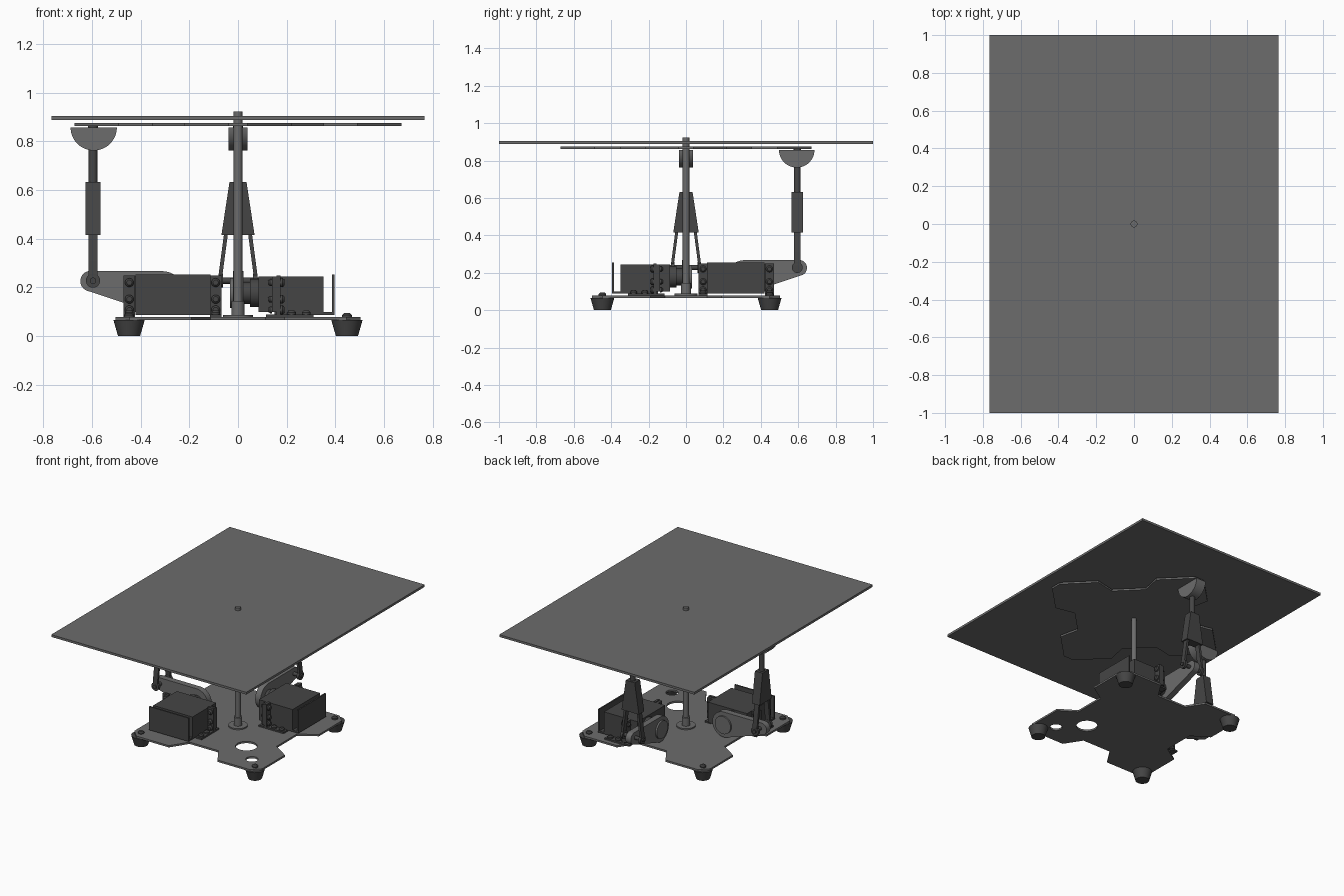
import bpy, bmesh, math
from mathutils import Vector, Matrix

if "Cube" in bpy.data.objects:
    bpy.data.objects.remove(bpy.data.objects["Cube"])


def material(name, v):
    m = bpy.data.materials.new(name)
    m.diffuse_color = (v, v, v, 1)
    m.use_nodes = True
    m.node_tree.nodes["Principled BSDF"].inputs["Base Color"].default_value = m.diffuse_color
    return m


GREY, DARK = material("grey", 0.15), material("dark_grey", 0.06)
XF = Matrix.Identity(4)          # current side transform
SUFFIX = ""


def finish(name, bm, mat):
    bm.transform(XF)
    bmesh.ops.recalc_face_normals(bm, faces=bm.faces)
    me = bpy.data.meshes.new(name + SUFFIX)
    bm.to_mesh(me)
    bm.free()
    me.shade_smooth()
    me.set_sharp_from_angle(angle=math.radians(30))
    me.materials.append(mat)
    ob = bpy.data.objects.new(name + SUFFIX, me)
    bpy.context.collection.objects.link(ob)
    return ob


def box(name, lo, hi, mat=DARK):
    lo, hi = Vector(lo), Vector(hi)
    bm = bmesh.new()
    bmesh.ops.create_cube(bm, size=1)
    for v in bm.verts:
        v.co = Vector([(lo[i] + hi[i]) / 2 + v.co[i] * (hi[i] - lo[i]) for i in range(3)])
    return finish(name, bm, mat)


def rod(name, p0, p1, r0, r1=None, mat=DARK, seg=32):
    p0, p1 = Vector(p0), Vector(p1)
    d = p1 - p0
    m = Matrix.Translation((p0 + p1) / 2) @ d.to_track_quat('Z', 'Y').to_matrix().to_4x4()
    bm = bmesh.new()
    bmesh.ops.create_cone(bm, cap_ends=True, segments=seg, radius1=r0,
                          radius2=r0 if r1 is None else r1, depth=d.length, matrix=m)
    return finish(name, bm, mat)


def prism(name, loops, axis, lo, hi, mat=GREY):
    """Extrude an outline (plus hole outlines) along an axis."""
    def place(p):
        return {'x': (lo, p[0], p[1]), 'y': (p[0], lo, p[1]), 'z': (p[0], p[1], lo)}[axis]
    bm = bmesh.new()
    for pts in loops:
        vs = [bm.verts.new(place(p)) for p in pts]
        for i, v in enumerate(vs):
            bm.edges.new((vs[i - 1], v))
    bmesh.ops.triangle_fill(bm, use_beauty=True, edges=bm.edges[:])
    ext = bmesh.ops.extrude_face_region(bm, geom=bm.faces[:], use_keep_orig=True)
    off = Vector([(hi - lo) * (a == axis) for a in 'xyz'])
    bmesh.ops.translate(bm, vec=off, verts=[g for g in ext['geom'] if isinstance(g, bmesh.types.BMVert)])
    return finish(name, bm, mat)


def arc(cx, cy, r, a0, a1, n):
    return [(cx + r * math.cos(math.radians(a0 + (a1 - a0) * i / n)),
             cy + r * math.sin(math.radians(a0 + (a1 - a0) * i / n))) for i in range(n + 1)]


def circle(cx, cy, r, n=32):
    return arc(cx, cy, r, 0, 360, n)[:-1]


def cross_outline(turn):
    """Four-armed plate outline, one arm repeated by rotation."""
    arm = [(.35, -.19), (.49, -.22), (.67, -.04), (.67, .04), (.49, .22), (.35, .19)]
    out = []
    for k in range(4):
        a = math.radians(turn + 90 * k)
        c, s = math.cos(a), math.sin(a)
        out += [(x * c - y * s, x * s + y * c) for x, y in arm]
    return out


def screw(name, p, d, r=.018):
    p, d = Vector(p), Vector(d)
    rod(name, p, p + d * .008, r, seg=20)
    rod(name + "_dome", p + d * .008, p + d * .016, r, r * .6, seg=20)


# base plate with two holes, and upper support plate
prism("base_plate", [cross_outline(45), circle(.22, -.22, .07), circle(.364, -.364, .04)], 'z', .066, .079)
prism("support_plate", [cross_outline(0)], 'z', .862, .875)
box("table_top", (-.765, -1, .887), (.765, 1, .903), GREY)

# feet and their screws
for sx in (-1, 1):
    for sy in (-1, 1):
        x, y = .447 * sx, .447 * sy
        rod("foot", (x, y, 0), (x, y, .066), .045, .064)
        screw("foot_screw", (x, y, .079), (0, 0, 1), .02)

# centre post
rod("post", (0, 0, .08), (0, 0, .922), .018, mat=GREY)
rod("post_flange", (0, 0, .079), (0, 0, .088), .062, mat=GREY)
rod("post_collar", (0, 0, .088), (0, 0, .145), .027, mat=GREY)


def drive_unit():
    X = -.595                                   # linkage position
    # servo body with mounting ears
    box("servo_body", (-.42, -.35, .1), (-.112, -.085, .245))
    box("servo_ears", (-.47, -.157, .1), (-.068, -.14, .245))
    # L-shaped guard behind the servo
    box("guard_floor", (-.42, -.395, .088), (-.112, -.15, .1))
    box("guard_wall", (-.42, -.395, .088), (-.112, -.385, .254))
    # end brackets bolted to ears and base
    for x0, x1 in ((-.47, -.422), (-.115, -.068)):
        xm = (x0 + x1) / 2
        box("bracket_upright", (x0, -.175, .079), (x1, -.157, .25))
        box("bracket_tab", (x0, -.31, .079), (x1, -.115, .09))
        for z in (.22, .152, .108):
            screw("ear_screw", (xm, -.175, z), (0, -1, 0))
            screw("ear_nut", (xm, -.14, z), (0, 1, 0), .014)
        for y in (-.28, -.22):
            screw("tab_screw", (xm, y, .09), (0, 0, 1))
    # output shaft, horn and crank arm
    S = (-.31, .178)
    rod("shaft", (S[0], -.09, S[1]), (S[0], -.05, S[1]), .058)
    rod("shaft_neck", (S[0], -.05, S[1]), (S[0], -.02, S[1]), .045)
    outline = arc(-.605, .226, .042, 90, 245, 14) + arc(S[0], S[1], .089, 245, 450, 24)
    prism("crank_arm", [outline], 'y', -.022, .02)
    rod("horn_disc", (S[0], .02, S[1]), (S[0], .032, S[1]), .062, mat=GREY)
    # fork: two splayed legs, eyelets and cross bolt
    for s in (-1, 1):
        leg = [(s * .04, .43), (s * .056, .43), (s * .08, .25), (s * .08, .228),
               (s * .064, .228), (s * .064, .25)]
        prism("fork_leg", [leg], 'x', X - .018, X + .018, DARK)
        rod("fork_eyelet", (X, s * .062, .228), (X, s * .08, .228), .029)
    rod("fork_bolt", (X, -.088, .228), (X, .088, .228), .013)
    # tapered sleeve, push rod and half-round joint
    prism("sleeve", [[(-.068, .415), (.068, .415), (.035, .632), (-.035, .632)]],
          'x', X - .03, X + .03, DARK)
    rod("push_rod", (X, 0, .62), (X, 0, .78), .018)
    prism("half_round_joint", [arc(X + .003, .857, .095, 180, 360, 24)], 'y', -.038, .038)
    rod("joint_stub", (X, 0, .855), (X, 0, .864), .02)


# two drive units, the second mirrored across the diagonal
SUFFIX = "_left"
drive_unit()
XF = Matrix(((0, -1, 0, 0), (-1, 0, 0, 0), (0, 0, 1, 0), (0, 0, 0, 1)))
SUFFIX = "_back"
drive_unit()
